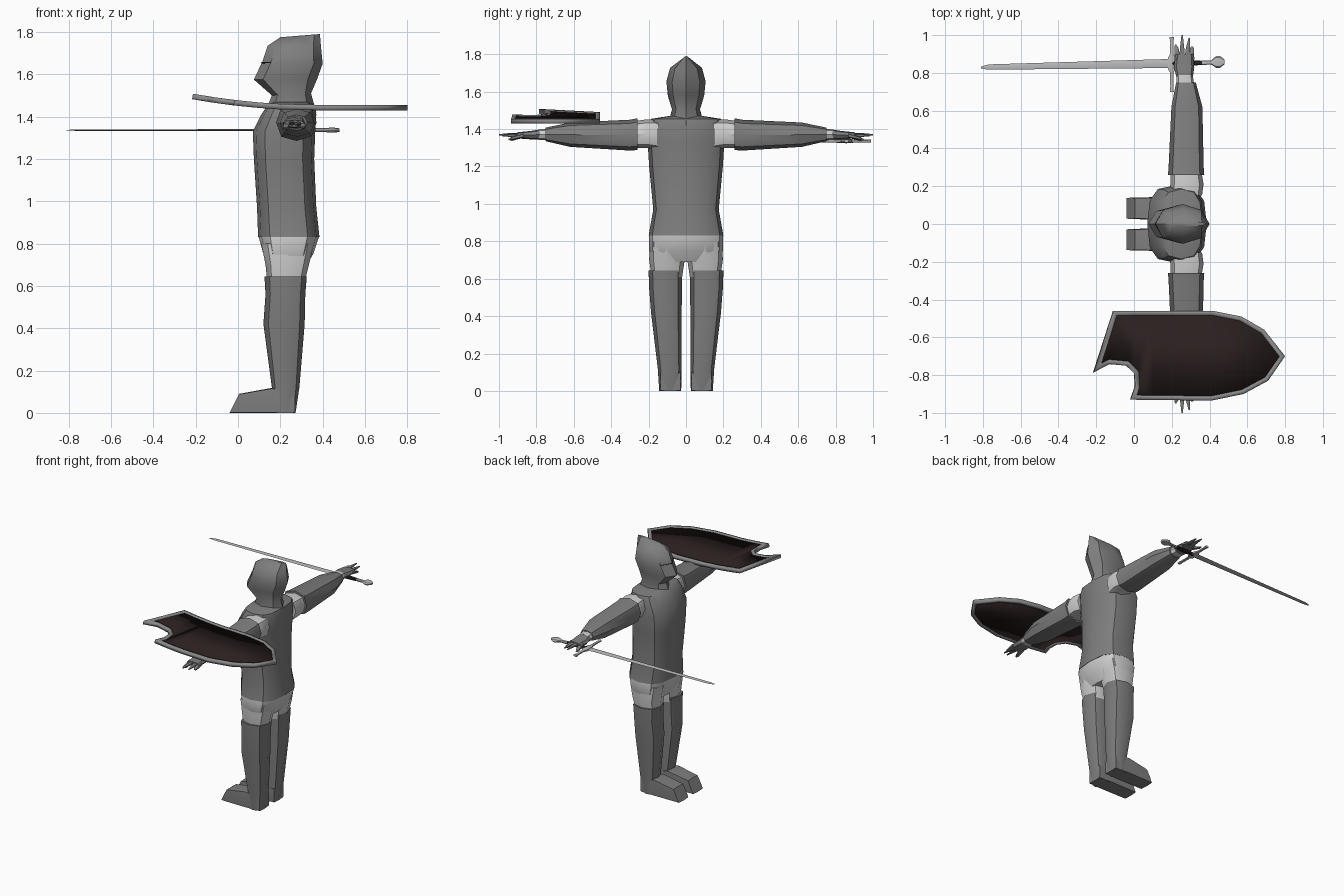
import bpy, bmesh, math
from mathutils import Vector

cube = bpy.data.objects.get("Cube")
if cube:
    bpy.data.objects.remove(cube)


def material(name, r, g, b):
    m = bpy.data.materials.new(name)
    m.use_nodes = True
    m.diffuse_color = (r, g, b, 1)
    m.node_tree.nodes["Principled BSDF"].inputs["Base Color"].default_value = (r, g, b, 1)
    return m


MAIL = material("mail grey", 0.21, 0.21, 0.21)
CLOTH = material("pale cloth", 0.62, 0.62, 0.62)
STEEL = material("steel", 0.5, 0.5, 0.5)
RIM = material("rim grey", 0.25, 0.25, 0.25)
DARK = material("dark leather", 0.024, 0.014, 0.014)
BLACK = material("black", 0.005, 0.005, 0.005)
AXES = {"x": Vector((1, 0, 0)), "y": Vector((0, 1, 0)), "z": Vector((0, 0, 1))}


def finish(bm, name, mat, angle=40):
    bmesh.ops.recalc_face_normals(bm, faces=bm.faces)
    me = bpy.data.meshes.new(name)
    bm.to_mesh(me)
    bm.free()
    ob = bpy.data.objects.new(name, me)
    bpy.context.collection.objects.link(ob)
    me.materials.append(mat)
    bpy.ops.object.select_all(action="DESELECT")
    ob.select_set(True)
    bpy.context.view_layer.objects.active = ob
    bpy.ops.object.shade_smooth_by_angle(angle=math.radians(angle))
    return ob


def loft(name, mat, axis, rings, n=8, power=0.8, side=1):
    """Skin rings given as (point, opposite point, half width along axis)."""
    bm = bmesh.new()
    loops = []
    for p, q, w in rings:
        p, q = Vector(p), Vector(q)
        mid, half = (p + q) / 2, (p - q) / 2
        loop = []
        for i in range(n):
            c, s = (f(2 * math.pi * i / n) for f in (math.cos, math.sin))
            c, s = (0 if abs(v) < 1e-6 else math.copysign(abs(v) ** power, v) for v in (c, s))
            v = mid + half * c + AXES[axis] * w * s
            v.y *= side
            loop.append(bm.verts.new(v))
        loops.append(loop)
    for a, b in zip(loops, loops[1:]):
        for i in range(n):
            j = (i + 1) % n
            bm.faces.new((a[i], a[j], b[j], b[i]))
    bm.faces.new(loops[0])
    bm.faces.new(loops[-1])
    return finish(bm, name, mat)


def upright(rows, y=0):
    """Level rings from rows of (z, front x, back x, half width)."""
    return [((a, y, z), (b, y, z), w) for z, a, b, w in rows]


def sideways(rows):
    """Arm rings from rows of (y, bottom z, top z, centre x, half width)."""
    return [((x, y, b), (x, y, a), w) for y, a, b, x, w in rows]


# Torso, hips and hood
loft("tunic", MAIL, "y", upright([
    (0.83, 0.095, 0.385, 0.2), (0.97, 0.09, 0.37, 0.175), (1.2, 0.075, 0.36, 0.197),
    (1.33, 0.07, 0.365, 0.205), (1.41, 0.11, 0.37, 0.2), (1.455, 0.14, 0.36, 0.185),
    (1.47, 0.17, 0.33, 0.09)]), n=12, power=0.7)
loft("hips", CLOTH, "y", upright([
    (0.86, 0.1, 0.378, 0.194), (0.83, 0.098, 0.382, 0.199),
    (0.75, 0.12, 0.355, 0.198), (0.69, 0.15, 0.32, 0.17)]), n=12, power=0.7)
loft("hood", MAIL, "y", [
    ((0.12, 0, 1.4), (0.37, 0, 1.42), 0.1), ((0.16, 0, 1.5), (0.345, 0, 1.51), 0.075),
    ((0.075, 0, 1.575), (0.375, 0, 1.58), 0.097), ((0.115, 0, 1.66), (0.4, 0, 1.65), 0.105),
    ((0.14, 0, 1.735), (0.393, 0, 1.72), 0.085), ((0.2, 0, 1.775), (0.387, 0, 1.79), 0.012)],
    power=1)

for s, label in ((1, "sword_side"), (-1, "shield_side")):
    # Eye slit in the hood
    loft("eye_slit_" + label, BLACK, "x", [
        ((0.112, 0, 1.657), (0.112, 0, 1.651), 0.003),
        ((0.156, 0.074, 1.657), (0.156, 0.074, 1.651), 0.003)], n=4, side=s)

    # Legs
    loft("thigh_" + label, CLOTH, "y", upright([
        (0.8, 0.11, 0.36, 0.092), (0.7, 0.13, 0.335, 0.095), (0.6, 0.14, 0.31, 0.08)], 0.102), side=s)
    loft("boot_" + label, MAIL, "y", [
        ((a, y, z), (b, y, z), w) for z, a, b, y, w in (
            (0.645, 0.125, 0.325, 0.11, 0.09), (0.56, 0.13, 0.318, 0.11, 0.088),
            (0.42, 0.12, 0.315, 0.105, 0.082), (0.12, 0.16, 0.29, 0.087, 0.064),
            (0, 0.165, 0.272, 0.085, 0.058))], side=s)
    loft("foot_" + label, MAIL, "y", [
        ((0.27, 0.083, 0.1), (0.27, 0.083, 0), 0.055), ((0.16, 0.083, 0.118), (0.16, 0.083, 0), 0.06),
        ((0.005, 0.083, 0.09), (-0.04, 0.083, 0), 0.057)], power=0.15, side=s)

    # Arms
    loft("shoulder_" + label, CLOTH, "x", sideways([
        (0.15, 1.29, 1.45, 0.275, 0.085), (0.21, 1.3, 1.452, 0.28, 0.088),
        (0.29, 1.3, 1.44, 0.275, 0.08)]), side=s)
    loft("sleeve_" + label, MAIL, "x", sideways([
        (0.26, 1.288, 1.458, 0.276, 0.096), (0.3, 1.285, 1.45, 0.276, 0.093),
        (0.62, 1.305, 1.435, 0.28, 0.082), (0.75, 1.335, 1.408, 0.275, 0.052)]), side=s)
    loft("wrist_" + label, CLOTH, "x", sideways([
        (0.74, 1.34, 1.403, 0.272, 0.046), (0.79, 1.343, 1.398, 0.268, 0.043)]), side=s)
    loft("palm_" + label, MAIL, "x", sideways([
        (0.78, 1.345, 1.398, 0.268, 0.044), (0.83, 1.345, 1.39, 0.265, 0.054),
        (0.9, 1.35, 1.383, 0.268, 0.048)]), side=s)
    for i, (x, tip_x, tip_y, z) in enumerate((
            (0.23, 0.22, 0.95, 1.345), (0.254, 0.255, 1.0, 1.37),
            (0.28, 0.292, 0.985, 1.365), (0.305, 0.308, 0.94, 1.35))):
        loft(f"finger_{i + 1}_{label}", MAIL, "x", sideways([
            (0.87, 1.353, 1.378, x, 0.016), (0.93, z - 0.008, z + 0.01, (x + tip_x) / 2, 0.013),
            (tip_y, z - 0.003, z + 0.003, tip_x, 0.004)]), n=6, side=s)

# Sword
SZ = 1.336


def along_x(rows):
    """Sword rings from rows of (x, centre y, half width, half thickness)."""
    return [((x, y + w, SZ), (x, y - w, SZ), t) for x, y, w, t in rows]


loft("sword_blade", STEEL, "z", along_x([
    (-0.81, 0.828, 0.005, 0.001), (-0.77, 0.831, 0.014, 0.003), (0.2, 0.85, 0.024, 0.005)]), n=4, power=1)
loft("sword_guard", STEEL, "x", [
    ((0.2, y, SZ + t), (0.2, y, SZ - t), w) for y, w, t in (
        (0.7, 0.012, 0.008), (0.73, 0.009, 0.007), (0.8, 0.01, 0.008), (0.82, 0.022, 0.011),
        (0.88, 0.022, 0.011), (0.9, 0.01, 0.008), (0.96, 0.009, 0.007), (0.99, 0.014, 0.008))], n=6)
loft("sword_grip", DARK, "z", along_x([
    (0.2, 0.85, 0.013, 0.011), (0.28, 0.852, 0.015, 0.012), (0.36, 0.853, 0.011, 0.01)]))
loft("sword_pommel", STEEL, "z", along_x([
    (0.35, 0.853, 0.011, 0.01), (0.41, 0.855, 0.011, 0.009), (0.435, 0.858, 0.032, 0.012),
    (0.455, 0.858, 0.032, 0.012), (0.48, 0.858, 0.012, 0.008)]))

# Shield: curved plate with a raised rim
OUTLINE = [(-0.11, -0.46), (0.42, -0.46), (0.57, -0.49), (0.69, -0.56), (0.8, -0.7), (0.71, -0.83),
           (0.58, -0.9), (0.41, -0.935), (-0.02, -0.93), (0.005, -0.86), (0, -0.79), (-0.04, -0.75),
           (-0.13, -0.742), (-0.215, -0.785)]


def shield_part(name, mat, rim, thickness):
    bm = bmesh.new()
    face = bm.faces.new([bm.verts.new((x, y, 0)) for x, y in OUTLINE])
    bm.normal_update()
    border = bmesh.ops.inset_region(bm, faces=[face], thickness=0.024,
                                    use_boundary=True, use_even_offset=True)["faces"]
    border = set(border)
    drop = [f for f in bm.faces if (f in border) != rim]
    bmesh.ops.delete(bm, geom=drop, context="FACES")
    for x in (-0.1, 0, 0.1, 0.2, 0.4):
        bmesh.ops.bisect_plane(bm, geom=bm.verts[:] + bm.edges[:] + bm.faces[:],
                               plane_co=(x, 0, 0), plane_no=(1, 0, 0))
    for v in bm.verts:
        v.co.z = 1.442 + 0.15 * max(0, 0.38 - v.co.x) ** 2
    ob = finish(bm, name, mat, 30)
    mod = ob.modifiers.new("thickness", "SOLIDIFY")
    mod.thickness = thickness
    mod.offset = 0


shield_part("shield_face", DARK, False, 0.014)
shield_part("shield_rim", RIM, True, 0.026)
